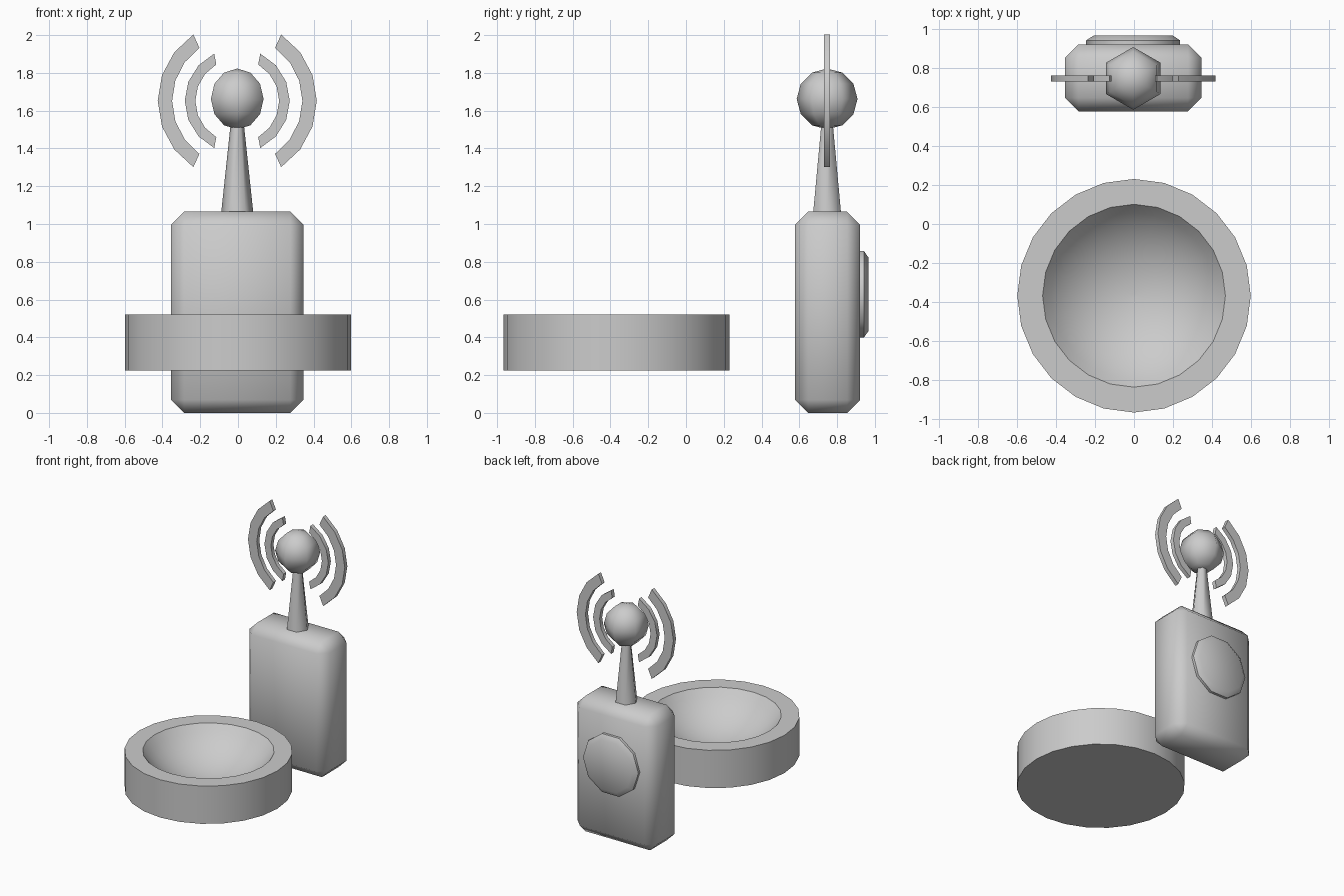
import bpy, bmesh, math
from mathutils import Matrix, Vector

if "Cube" in bpy.data.objects:
    bpy.data.objects.remove(bpy.data.objects["Cube"])

CX, CY = -0.004, 0.747      # axis of the transmitter


def finish(name, bm, angle, matrix=None):
    if matrix is not None:
        bmesh.ops.transform(bm, matrix=matrix, verts=bm.verts)
    bmesh.ops.recalc_face_normals(bm, faces=bm.faces)
    me = bpy.data.meshes.new(name)
    bm.to_mesh(me)
    bm.free()
    for p in me.polygons:
        p.use_smooth = True
    me.set_sharp_from_angle(angle=math.radians(angle))
    ob = bpy.data.objects.new(name, me)
    bpy.context.collection.objects.link(ob)
    return ob


def lathe(name, profile, sides, angle, matrix):
    """Revolve (radius, z) points; the first and last rings are capped."""
    bm = bmesh.new()
    rings = []
    for r, z in profile:
        rings.append([bm.verts.new((r * math.cos(2 * math.pi * i / sides),
                                    r * math.sin(2 * math.pi * i / sides), z))
                      for i in range(sides)])
    for a, b in zip(rings, rings[1:]):
        for i in range(sides):
            j = (i + 1) % sides
            bm.faces.new((a[i], a[j], b[j], b[i]))
    bm.faces.new(rings[0])
    bm.faces.new(rings[-1])
    return finish(name, bm, angle, matrix)


def arc(name, side, r_in, r_out, a_in, a_out, steps=6):
    """Flat signal arc, extruded along y."""
    def pt(r, a, t):
        ang = math.radians(a) * (2 * t / steps - 1)
        return Vector((side * r * math.cos(ang), -0.016, r * math.sin(ang)))
    bm = bmesh.new()
    inner = [bm.verts.new(pt(r_in, a_in, t)) for t in range(steps + 1)]
    outer = [bm.verts.new(pt(r_out, a_out, t)) for t in range(steps + 1)]
    faces = [bm.faces.new((inner[i], outer[i], outer[i + 1], inner[i + 1]))
             for i in range(steps)]
    ext = bmesh.ops.extrude_face_region(bm, geom=faces, use_keep_orig=True)
    new = [g for g in ext["geom"] if isinstance(g, bmesh.types.BMVert)]
    bmesh.ops.translate(bm, verts=new, vec=(0, 0.032, 0))
    return finish(name, bm, 30, Matrix.Translation((CX, CY, 1.652)))


# transmitter box with chamfered edges
bm = bmesh.new()
bmesh.ops.create_cube(bm, size=1)
bmesh.ops.scale(bm, vec=(0.70, 0.344, 1.065), verts=bm.verts)
bmesh.ops.bevel(bm, geom=bm.edges[:], offset=0.069, segments=1,
                affect='EDGES', profile=0.5)
finish("box_body", bm, 60, Matrix.Translation((CX, 0.75, 0.5325)))

# ten-sided button on the back
lathe("back_button", [(0.241, -0.02), (0.241, 0.022), (0.203, 0.047)], 10, 40,
      Matrix.Translation((CX, 0.92, 0.628)) @ Matrix.Rotation(-math.pi / 2, 4, 'X'))

# antenna mast and ball
lathe("antenna_mast", [(0.085, 1.06), (0.035, 1.53)], 6, 65,
      Matrix.Translation((CX, CY, 0)))
bm = bmesh.new()
bmesh.ops.create_uvsphere(bm, u_segments=6, v_segments=6, radius=0.161)
finish("antenna_ball", bm, 80, Matrix.Translation((CX, CY, 1.662)))

# signal arcs on both sides
for side, label in ((-1, "left"), (1, "right")):
    arc(f"inner_signal_arc_{label}", side, 0.222, 0.278, 60, 64)
    arc(f"outer_signal_arc_{label}", side, 0.345, 0.421, 54.5, 56.5)

# round dish with a spherical hollow
R, DEPTH, TOP = 0.469, 0.24, 0.522
ball_r = (R * R + DEPTH * DEPTH) / (2 * DEPTH)
half = math.asin(R / ball_r)
bowl = [(ball_r * math.sin(half * k / 8),
         TOP - DEPTH + ball_r * (1 - math.cos(half * k / 8)))
        for k in (8, 7, 6, 5, 4, 3, 2, 1, 0.15)]
lathe("dish", [(0.599, 0.225), (0.599, TOP)] + bowl, 24, 30,
      Matrix.Translation((0, -0.368, 0)))
